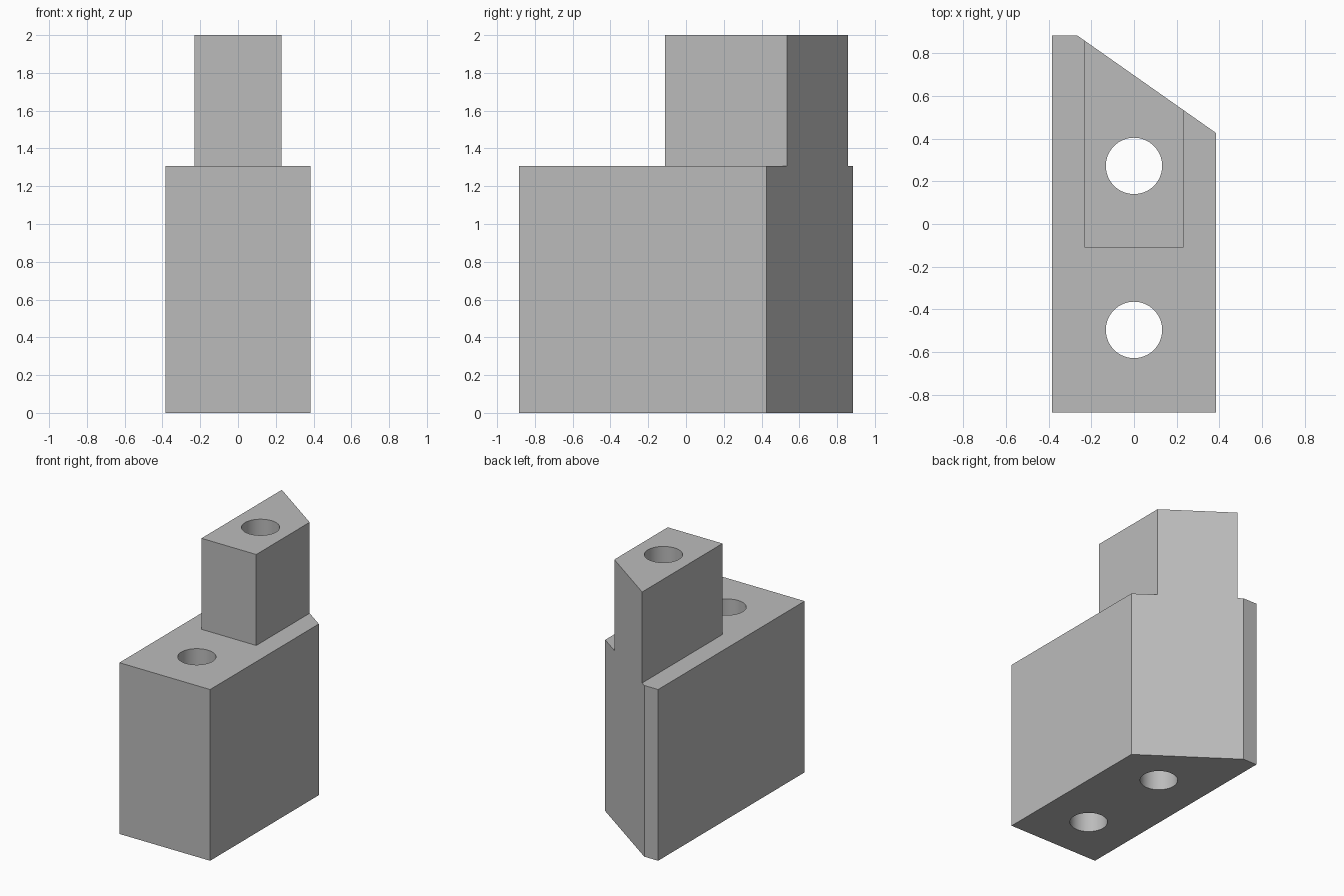
import bpy
import bmesh
import math

cube = bpy.data.objects.get("Cube")
if cube:
    bpy.data.objects.remove(cube, do_unlink=True)

HALF_X, HALF_Y, HEIGHT = 0.383, 0.883, 2.0
STEP_Z = 1.306                      # top of the wide base
TOWER_X, TOWER_FRONT = 0.231, -0.11
HOLE_RADIUS = 0.132

grey = bpy.data.materials.new("plain grey")
grey.use_nodes = True
color = (0.5, 0.5, 0.5, 1)
grey.diffuse_color = color
grey.node_tree.nodes["Principled BSDF"].inputs["Base Color"].default_value = color


def prism(name, outline, z0, z1):
    """Extrude a counter-clockwise outline from z0 to z1."""
    bm = bmesh.new()
    base = bm.faces.new([bm.verts.new((x, y, z0)) for x, y in outline])
    top = bmesh.ops.extrude_face_region(bm, geom=[base])["geom"]
    verts = [v for v in top if isinstance(v, bmesh.types.BMVert)]
    bmesh.ops.translate(bm, vec=(0, 0, z1 - z0), verts=verts)
    bmesh.ops.recalc_face_normals(bm, faces=bm.faces)
    mesh = bpy.data.meshes.new(name)
    bm.to_mesh(mesh)
    bm.free()
    mesh.materials.append(grey)
    obj = bpy.data.objects.new(name, mesh)
    bpy.context.collection.objects.link(obj)
    return obj


def cut(target, cutter):
    """Subtract the cutter from the target, then discard the cutter."""
    cutter.hide_render = True
    mod = target.modifiers.new(cutter.name, 'BOOLEAN')
    mod.operation = 'DIFFERENCE'
    mod.solver = 'EXACT'
    mod.object = cutter
    bpy.context.view_layer.objects.active = target
    bpy.ops.object.modifier_apply(modifier=mod.name)
    bpy.data.objects.remove(cutter, do_unlink=True)


# Block with a slanted back
block = prism("stepped_block", [
    (-HALF_X, -HALF_Y), (HALF_X, -HALF_Y), (HALF_X, 0.427),
    (-0.266, HALF_Y), (-HALF_X, HALF_Y)], 0, HEIGHT)

# Shoulder around the front and both sides of the tower
cut(block, prism("shoulder_cutter", [
    (-1, -1), (1, -1), (1, 1), (TOWER_X, 1), (TOWER_X, TOWER_FRONT),
    (-TOWER_X, TOWER_FRONT), (-TOWER_X, 1), (-1, 1)], STEP_Z, HEIGHT + 1))

# Vertical through holes
SEGMENTS = 64
for y in (0.272, -0.496):
    circle = [(HOLE_RADIUS * math.cos(a), y + HOLE_RADIUS * math.sin(a))
              for a in (math.tau * i / SEGMENTS for i in range(SEGMENTS))]
    cut(block, prism("hole_cutter", circle, -1, HEIGHT + 1))

# Smooth hole walls, sharp block edges
bpy.ops.object.select_all(action='DESELECT')
block.select_set(True)
bpy.context.view_layer.objects.active = block
bpy.ops.object.shade_smooth_by_angle(angle=math.radians(30))
